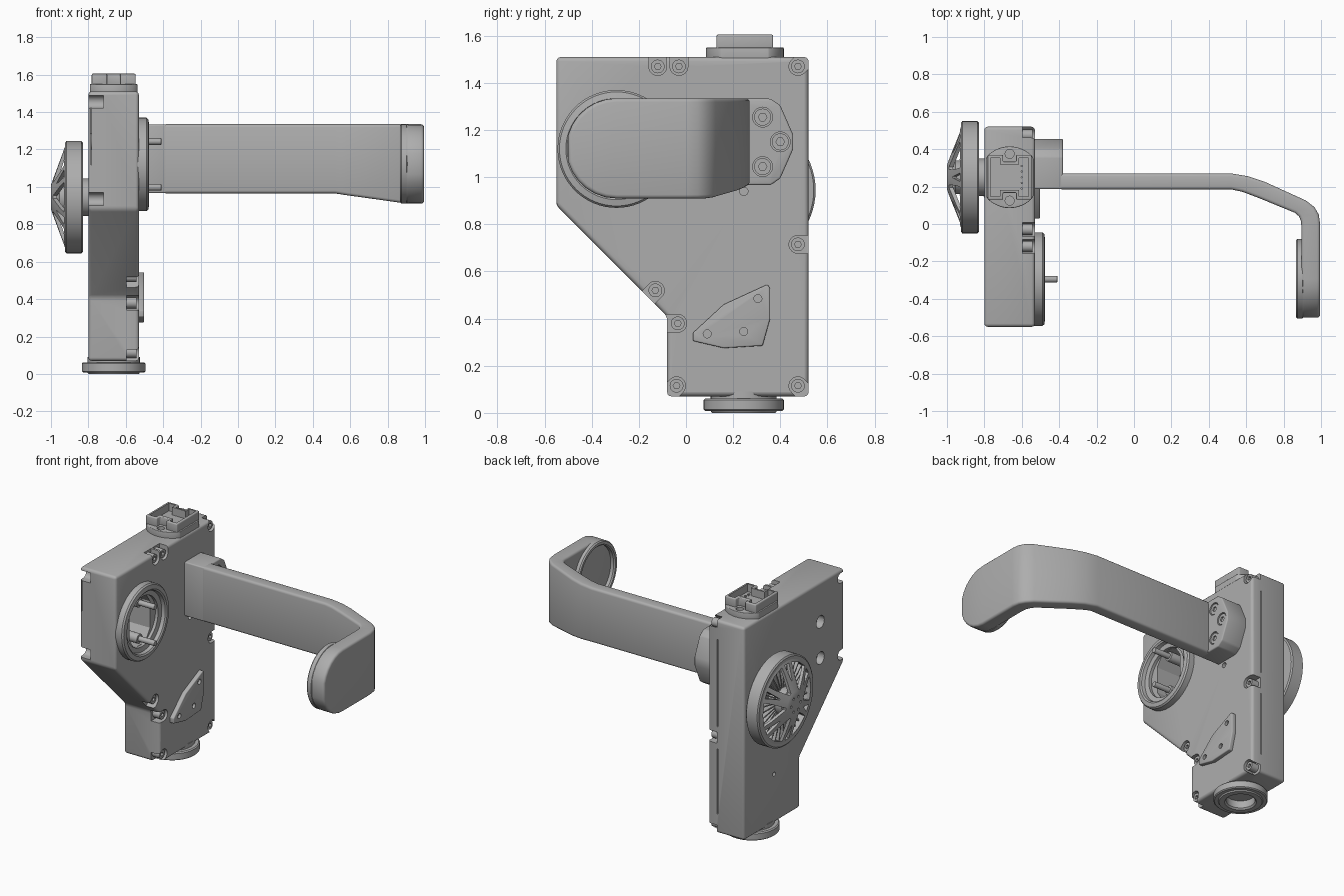
import bpy, bmesh
from math import sin, cos, pi, radians
from mathutils import Vector

cube = bpy.data.objects.get("Cube")
if cube:
    bpy.data.objects.remove(cube)

grey = bpy.data.materials.new("plain grey")
grey.use_nodes = True
grey.diffuse_color = (0.42, 0.42, 0.42, 1)
grey.node_tree.nodes["Principled BSDF"].inputs["Base Color"].default_value = grey.diffuse_color


def place(axis, u, v, w):
    """Outline (u, v) and depth w: (y, z, x) for axis x, (x, y, z) for axis z."""
    return Vector((w, u, v)) if axis == "x" else Vector((u, v, w))


def finish(name, bm, bevel=0.0):
    bmesh.ops.recalc_face_normals(bm, faces=bm.faces[:])
    if bevel:
        sharp = [e for e in bm.edges if e.calc_face_angle(0) > radians(30)]
        bmesh.ops.bevel(bm, geom=sharp, offset=bevel, segments=3, profile=0.5,
                        affect="EDGES", clamp_overlap=True)
    mesh = bpy.data.meshes.new(name)
    bm.to_mesh(mesh)
    bm.free()
    mesh.materials.append(grey)
    obj = bpy.data.objects.new(name, mesh)
    bpy.context.collection.objects.link(obj)
    smooth(obj)
    return obj


def activate(obj):
    bpy.ops.object.select_all(action="DESELECT")
    obj.select_set(True)
    bpy.context.view_layer.objects.active = obj


def smooth(obj):
    activate(obj)
    bpy.ops.object.shade_smooth_by_angle(angle=radians(32))


def prism(name, outline, lo, hi, axis="x", bevel=0.0):
    bm = bmesh.new()
    face = bm.faces.new([bm.verts.new(place(axis, u, v, lo)) for u, v in outline])
    new = bmesh.ops.extrude_face_region(bm, geom=[face])["geom"]
    bmesh.ops.translate(bm, vec=place(axis, 0, 0, hi - lo),
                        verts=[g for g in new if isinstance(g, bmesh.types.BMVert)])
    return finish(name, bm, bevel)


def circle(c, r, n=32, start=0.0, sweep=2 * pi):
    return [(c[0] + r * cos(start + sweep * i / n), c[1] + r * sin(start + sweep * i / n))
            for i in range(n)]


def rect(u0, u1, v0, v1):
    return [(u0, v0), (u1, v0), (u1, v1), (u0, v1)]


def lathe(name, profile, c, axis="x", n=64):
    """Turn a closed profile of (radius, depth) points around the axis."""
    bm = bmesh.new()
    rings = [[bm.verts.new(place(axis, u, v, w)) for u, v in circle(c, r, n)]
             for r, w in profile]
    for i, ring in enumerate(rings):
        nxt = rings[(i + 1) % len(rings)]
        if profile[i][0] == 0 and profile[(i + 1) % len(rings)][0] == 0:
            continue
        for j in range(n):
            k = (j + 1) % n
            bm.faces.new((ring[j], ring[k], nxt[k], nxt[j]))
    bmesh.ops.remove_doubles(bm, verts=bm.verts[:], dist=1e-6)
    return finish(name, bm)


def cut(obj, *cutters):
    for c in cutters:
        mod = obj.modifiers.new("cut", "BOOLEAN")
        mod.operation, mod.solver, mod.object = "DIFFERENCE", "EXACT", c
        activate(obj)
        bpy.ops.object.modifier_apply(modifier=mod.name)
        bpy.data.objects.remove(c)
    smooth(obj)


def slot(c, angle, r, length):
    """Round-ended notch outline, open towards the given angle in degrees."""
    a = radians(angle)
    pts = circle(c, r, 12, a + pi / 2, pi)
    end = (c[0] + r * cos(a - pi / 2), c[1] + r * sin(a - pi / 2))
    d = (length * cos(a), length * sin(a))
    return pts + [end, (end[0] + d[0], end[1] + d[1]), (pts[0][0] + d[0], pts[0][1] + d[1])]


def screw(name, c, r, lo, hi):
    s = prism(name, circle(c, r, 24), lo, hi)
    cut(s, prism("socket", circle(c, r * 0.5, 6), hi - 0.02, hi + 0.01))


LEFT, RIGHT = -0.80, -0.53
LENS = (-0.295, 1.12)
WHEEL = (0.25, 0.945)
FOOT = (-0.665, 0.245)

# Main housing with its chamfered lower front
housing = prism("housing", [(-0.55, 1.51), (-0.55, 0.88), (-0.08, 0.41), (-0.08, 0.07),
                            (0.52, 0.07), (0.52, 1.51)], LEFT, RIGHT, bevel=0.018)

# Screw notches around the edge, each with a socket screw
notches = [(-0.12, 1.47, 90), (-0.03, 1.47, 90), (0.475, 1.47, 45), (0.475, 0.715, 0),
           (-0.13, 0.52, 225), (-0.035, 0.38, 180), (-0.04, 0.115, 225), (0.475, 0.115, 315)]
for y, z, angle in notches:
    cut(housing, prism("notch", slot((y, z), angle, 0.038, 0.12), RIGHT - 0.065, RIGHT + 0.02))
    screw("housing_screw", (y, z), 0.029, RIGHT - 0.07, RIGHT - 0.012)
for z in (1.455, 0.935):
    cut(housing, prism("notch", slot((-0.515, z), 180, 0.034, 0.1), LEFT - 0.02, LEFT + 0.08))

# Round pocket, screw bores, small holes and seam grooves in the housing
pocket = [(LENS[0] + sy * y, LENS[1] + sz * z) for sy, sz, pts in (
    (1, 1, ((0.11, 0.09), (0.06, 0.165))), (-1, 1, ((0.06, 0.165), (0.11, 0.09))),
    (-1, -1, ((0.11, 0.09), (0.06, 0.165))), (1, -1, ((0.06, 0.165), (0.11, 0.09))))
    for y, z in pts]
cut(housing, prism("pocket", pocket, -0.71, -0.5))
for dz in (-0.1225, 0.1225):
    c = (LENS[0], LENS[1] + dz)
    cut(housing, prism("bore", circle(c, 0.042), LEFT - 0.02, LEFT + 0.05))
    prism("pocket_pin", circle(c, 0.018, 20), -0.74, -0.41, bevel=0.003)
    prism("pin_collar", circle(c, 0.032, 20), -0.72, -0.53, bevel=0.003)
cut(housing, prism("hole", circle((0.2, 0.4), 0.014, 16), LEFT - 0.02, LEFT + 0.05),
    prism("hole", circle((0.245, 0.94), 0.018, 16), RIGHT - 0.04, RIGHT + 0.02))
for z0, z1 in ((0.2, 0.64), (0.79, 1.38)):
    cut(housing, prism("seam", rect(0.512, 0.54, z0, z1), -0.604, -0.596))

# Bezel ring around the pocket
lathe("bezel_ring", [(0.25, RIGHT - 0.02), (0.25, -0.49), (0.242, -0.48), (0.215, -0.475),
                     (0.205, -0.482), (0.2, -0.505), (0.168, -0.51), (0.168, RIGHT - 0.02)], LENS)

# Bottom swivel foot and top collar
lathe("foot", [(0.14, 0.09), (0.14, 0.062), (0.163, 0.062), (0.17, 0.055), (0.17, 0.014),
               (0.163, 0.008), (0.14, 0.008), (0.135, 0), (0.1, 0), (0.09, 0.01), (0.09, 0.06),
               (0, 0.06), (0, 0.09)], FOOT, "z")
collar_pts = [(max(-0.792, min(-0.538, x)), y) for x, y in circle((FOOT[0], 0.25), 0.165, 48)]
collar = prism("top_collar", collar_pts, 1.49, 1.55, "z", bevel=0.004)
for y in (0.125, 0.375):
    cut(collar, prism("hole", circle((FOOT[0], y), 0.024, 20), 1.52, 1.6, "z"))


# Top connector cup, waisted in the middle for the screws
def waisted(t):
    a, b, n, w = 0.117 - t, 0.12 - t, 0.035 + t, 0.083 - t
    half = [(-a, b), (-n, b), (-n, w), (n, w), (n, b), (a, b)]
    full = half + [(-x, -y) for x, y in half]
    return [(FOOT[0] + x, 0.25 + y) for x, y in full]


cup = prism("connector_cup", waisted(0), 1.54, 1.605, "z", bevel=0.006)
cut(cup, prism("cup_inside", waisted(0.016), 1.553, 1.65, "z"))
for i in range(5):
    prism("contact", circle((-0.6, 0.19 + 0.03 * i), 0.006, 10), 1.55, 1.565, "z")

# Triangular cover plate
plate = prism("cover_plate", [(0.03, 0.305), (0.03, 0.34), (0.16, 0.46), (0.345, 0.545),
                              (0.357, 0.53), (0.357, 0.40), (0.325, 0.285), (0.16, 0.275)],
              RIGHT - 0.01, -0.502, bevel=0.006)
for c in ((0.09, 0.335), (0.245, 0.345), (0.305, 0.485)):
    cut(plate, prism("hole", circle(c, 0.017, 16), -0.52, -0.49))

# Arm mount block with three screws
mount = prism("arm_mount", [(0.187, 0.967), (0.36, 0.967), (0.4, 0.995), (0.455, 1.12),
                            (0.455, 1.18), (0.4, 1.305), (0.36, 1.333), (0.187, 1.333)],
              RIGHT - 0.01, -0.38, bevel=0.008)
for c in ((0.325, 1.255), (0.4, 1.15), (0.325, 1.045)):
    cut(mount, prism("counterbore", circle(c, 0.042), -0.395, -0.36))
    screw("mount_screw", c, 0.036, -0.42, -0.385)

# Bent arm: outer xy, inner xy, bottom and top of each section
TOP, MID, R = 1.335, 1.1225, 0.2125
sections = [(o, i, b, TOP) for o, i, b in (
    ((-0.4, 0.27), (-0.4, 0.185), 0.965), ((0.52, 0.27), (0.52, 0.185), 0.965),
    ((0.61, 0.255), (0.58, 0.172), 0.955), ((0.7, 0.225), (0.665, 0.14), 0.943),
    ((0.92, 0.125), (0.86, 0.06), 0.915), ((0.965, 0.09), (0.883, 0.04), 0.91),
    ((0.988, 0.05), (0.893, 0.015), 0.91), ((0.995, 0), (0.895, -0.02), 0.91))]
for k in range(7):
    t = radians(12.5 * k)
    y, h = -0.295 - R * sin(t), R * cos(t)
    sections.append(((0.995, y), (0.895, y), MID - h, MID + h))
bm = bmesh.new()
rows = [[bm.verts.new((*p, z)) for p, z in ((o, b), (i, b), (i, t), (o, t))]
        for o, i, b, t in sections]
for a, b in zip(rows, rows[1:]):
    for j in range(4):
        k = (j + 1) % 4
        bm.faces.new((a[j], a[k], b[k], b[j]))
bm.faces.new(rows[0])
bm.faces.new(rows[-1])
finish("arm", bm, bevel=0.016)

# Raised rim on the inner side of the arm end
lathe("pad_rim", [(0.2, 0.91), (0.212, 0.9), (0.212, 0.873), (0.205, 0.865),
                  (0.188, 0.865), (0.18, 0.873), (0.18, 0.91)], (-0.293, MID))

# Wheel: axle, rim, back disc, fins and a spoked cone
lathe("axle", [(0, LEFT + 0.02), (0.1, LEFT + 0.02), (0.1, -0.85), (0, -0.85)], WHEEL)
lathe("wheel_rim", [(0.29, -0.925), (0.3, -0.918), (0.3, -0.838), (0.292, -0.83),
                    (0.258, -0.83), (0.258, -0.91), (0.265, -0.925)], WHEEL)
lathe("wheel_back", [(0, -0.835), (0.262, -0.835), (0.262, -0.85), (0, -0.85)], WHEEL)
lathe("wheel_core", [(0, -0.84), (0.09, -0.84), (0.09, -0.955), (0.075, -0.965), (0, -0.965)], WHEEL)
cone = lathe("wheel_spokes", [(0, -1), (0.065, -1), (0.085, -0.993), (0.27, -0.925),
                              (0.27, -0.905), (0.08, -0.972), (0, -0.972)], WHEEL)


def polar(r, a):
    return (WHEEL[0] + r * cos(a), WHEEL[1] + r * sin(a))


for k in range(6):
    a = k * pi / 3
    window = [polar(r, a + d) for r, d in ((0.095, -0.08), (0.2, -0.3), (0.255, -0.32),
              (0.255, 0), (0.255, 0.32), (0.2, 0.3), (0.095, 0.08))]
    b = a + pi / 6
    slit = [polar(r, b + d) for r, d in ((0.15, -0.02), (0.255, -0.09), (0.255, 0.09), (0.15, 0.02))]
    cut(cone, prism("window", window, -1.1, -0.85), prism("slit", slit, -1.1, -0.85),
        prism("hole", circle(polar(0.05, a), 0.009, 10), -1.1, -0.985))
for k in range(36):
    a = k * pi / 18
    fin = [polar(r, a + d / r) for r, d in ((0.08, -0.004), (0.26, -0.004), (0.26, 0.004), (0.08, 0.004))]
    prism("wheel_fin", fin, -0.905, -0.845)
